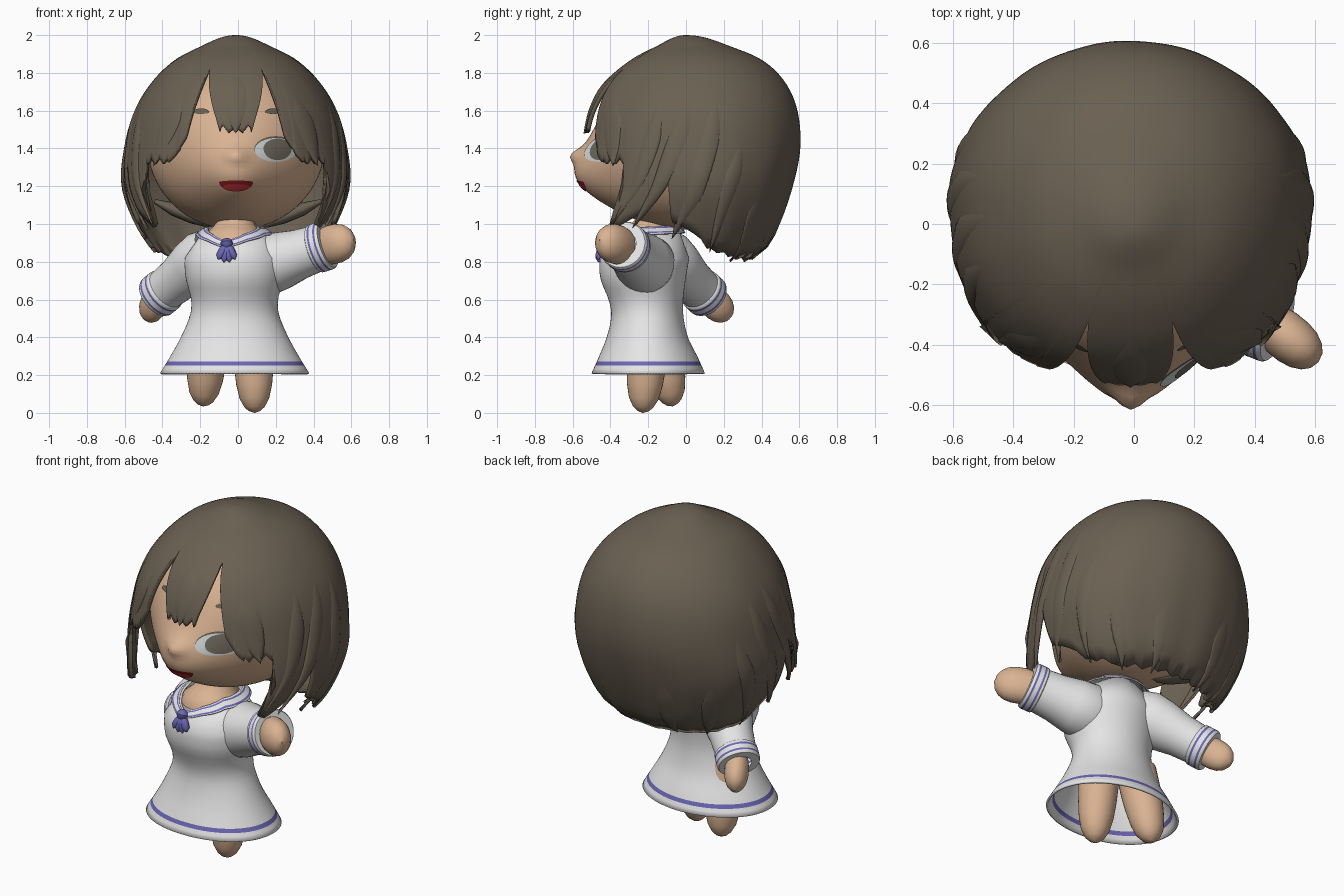
import bpy, bmesh, math
from mathutils import Vector

cube = bpy.data.objects.get("Cube")
if cube:
    bpy.data.objects.remove(cube)


def material(name, r, g, b):
    m = bpy.data.materials.new(name)
    m.use_nodes = True
    m.diffuse_color = (r, g, b, 1)
    bsdf = m.node_tree.nodes["Principled BSDF"]
    bsdf.inputs["Base Color"].default_value = (r, g, b, 1)
    bsdf.inputs["Roughness"].default_value = 0.8
    return m


HAIR = material("brown_hair", 0.145, 0.118, 0.085)
SKIN = material("warm_skin", 0.70, 0.45, 0.29)
WHITE = material("white_cloth", 0.78, 0.78, 0.79)
PURPLE = material("purple_trim", 0.15, 0.135, 0.46)
RED = material("mouth_red", 0.62, 0.04, 0.045)
DARK_RED = material("mouth_dark", 0.28, 0.012, 0.018)
EYE_WHITE = material("eye_white", 0.66, 0.71, 0.71)
IRIS = material("iris_grey", 0.17, 0.15, 0.115)


def finish(name, bm, mats, angle=50):
    bmesh.ops.remove_doubles(bm, verts=bm.verts, dist=1e-5)
    bmesh.ops.recalc_face_normals(bm, faces=bm.faces)
    me = bpy.data.meshes.new(name)
    bm.to_mesh(me)
    bm.free()
    for m in mats:
        me.materials.append(m)
    ob = bpy.data.objects.new(name, me)
    bpy.context.collection.objects.link(ob)
    bpy.ops.object.select_all(action='DESELECT')
    ob.select_set(True)
    bpy.context.view_layer.objects.active = ob
    bpy.ops.object.shade_smooth_by_angle(angle=math.radians(angle))
    return ob


def grid(name, rows, mats, stripes=(), closed=True, thick=0):
    """Skin a list of point rows; the listed rows take the second material."""
    bm = bmesh.new()
    vs = [[bm.verts.new(p) for p in row] for row in rows]
    n = len(rows[0])
    for i in range(len(rows) - 1):
        for j in range(n if closed else n - 1):
            k = (j + 1) % n
            f = bm.faces.new((vs[i][j], vs[i][k], vs[i + 1][k], vs[i + 1][j]))
            f.material_index = 1 if i in stripes else 0
    ob = finish(name, bm, mats)
    if thick:
        mod = ob.modifiers.new("thickness", 'SOLIDIFY')
        mod.thickness = thick
        mod.offset = -1


def rod(name, a, b, profile, mats, stripes=(), squash=1.0, n=32):
    """Round part from a to b; the profile holds (fraction along, radius)."""
    a, b = Vector(a), Vector(b)
    q = (b - a).to_track_quat('Z', 'Y')
    ring = [i * math.tau / n for i in range(n)]
    rows = [[a.lerp(b, t) + q @ Vector((r * math.cos(u), r * squash * math.sin(u), 0)) for u in ring]
            for t, r in profile]
    grid(name, rows, mats, stripes)


def linear(keys, v):
    for (a, x), (b, y) in zip(keys, keys[1:]):
        if v <= b:
            return x + (y - x) * max(0, v - a) / (b - a)
    return keys[-1][1]


def smooth(keys, v):
    """Smooth curve through (key, vector) pairs."""
    v = min(max(v, keys[0][0]), keys[-1][0])
    i = next(i for i in range(len(keys) - 1) if v <= keys[i + 1][0])

    def slope(k):
        a, b = keys[max(k - 1, 0)], keys[min(k + 1, len(keys) - 1)]
        return (b[1] - a[1]) / (b[0] - a[0])
    h = keys[i + 1][0] - keys[i][0]
    t = (v - keys[i][0]) / h
    return (keys[i][1] * (2 * t**3 - 3 * t**2 + 1) + slope(i) * h * (t**3 - 2 * t**2 + t)
            + keys[i + 1][1] * (3 * t**2 - 2 * t**3) + slope(i + 1) * h * (t**3 - t**2))


def oval(r, deg, z, cx, cy, power, out=0.0):
    """Point on an oval ring; angle 0 is the front, positive to +x."""
    s, c = math.sin(math.radians(deg)), math.cos(math.radians(deg))
    p = power if c > 0 else 1.0
    x = math.copysign(abs(s)**p, s) * (r.x + out)
    y = -abs(c)**p * (cy - r.y + out) if c > 0 else abs(c) * (r.z - cy + out)
    return Vector((cx + x, cy + y, z))


# Hair: height, half width, front y, back y
HAIR_KEYS = [(math.sqrt(2 - z), Vector(v)) for z, *v in (
    (2.0, 0, 0, 0), (1.95, .165, -.14, .21), (1.87, .32, -.29, .4), (1.75, .445, -.43, .525),
    (1.6, .535, -.51, .59), (1.4, .585, -.55, .605), (1.2, .597, -.59, .565),
    (1.0, .53, -.7, .495), (.86, .44, -.7, .415), (.75, .31, -.6, .25))]


def hair_point(deg, z, out=0.0):
    s = math.sqrt(max(0, 2 - z))
    return oval(smooth(HAIR_KEYS, s), deg, z, -.012, .08 * min(1, s / .5), .93, out)


# Hem of the hair by angle: fringe, gaps, side locks, back
HEM = [(0, 1.48), (7.5, 1.49), (9.7, 1.56), (20.2, 1.83), (22.2, 1.68), (25.8, 1.46), (32.4, 1.36),
       (37, 1.32), (52, 1.32), (53.2, 1.0), (57, .98), (66, 1.05), (71, 1.3), (75, 1.28),
       (80, 1.0), (88, .94), (95, .86), (130, .81), (180, .81)]


def hem(deg):
    a = abs(deg)
    tooth = abs((a / 3) % 2 - 1) if a < 60 else abs((a / 7) % 2 - 1)
    size = .035 if a < 7 or 36 < a < 52 else (.015 if a > 80 else 0)
    return linear(HEM, a) + size * tooth


angles = [i * .75 - 180 for i in range(480)]
rows = []
for i in range(37):
    t = i / 36
    rows.append([hair_point(d, 2 - (2 - hem(d)) * t * t,
                            .004 * math.sin(math.radians(d * 14)) * t**4 if abs(d) > 30 else 0)
                 for d in angles])
grid("hair_cap", rows, [HAIR], thick=.022)


def lock(name, d0, z0, d1, z1, width, lift=.012):
    """Pointed lock lying on the hair surface."""
    rows = []
    for i in range(17):
        t = i / 16
        w = width * min(1, .15 + 2.2 * t) * (1 - t**3)
        d, z = d0 + (d1 - d0) * t**1.4, z0 + (z1 - z0) * t
        rows.append([hair_point(d + k / 3 * w, z, lift * min(1, 3 * t) * (1 - (k / 3)**2) - .004)
                     for k in range(-3, 4)])
    grid(name, rows, [HAIR], closed=False, thick=.012)


for side, word in ((1, "left"), (-1, "right")):
    # swept locks: start angle, start height, end angle, end height, half width
    for n, (a, z0, b, z1, w) in enumerate((
            (70, 1.72, 55, 1.0, 6), (86, 1.78, 64, .97, 6), (100, 1.75, 80, .92, 7),
            (114, 1.5, 98, .85, 7))):
        lock(f"{word}_side_lock_{n + 1}", side * a, z0, side * b, z1, w)
    for n, a in enumerate((132, 160)):
        lock(f"{word}_back_lock_{n + 1}", side * a, 1.2, side * (a - 4), .8, 8, .008)
    lock(f"{word}_fringe_lock", side * 36, 1.72, side * 45, 1.31, 10, .01)
    # inner lock curling in behind the jaw
    rod(f"{word}_inner_lock", (side * .44, .06, 1.12), (side * .1, .03, .98),
        [(0, .02), (.3, .06), (.6, .06), (.85, .035), (1, .002)], [HAIR], squash=.6, n=16)
lock("middle_fringe_lock", 0, 1.84, 0, 1.48, 8, .01)


# Head with a projecting muzzle and a small nose
HEAD = Vector((-.01, 0, 1.42))
HEAD_R = Vector((.47, .47, .45))


def muzzle(x, z):
    return (.15 * math.exp(-(x / .22)**2 - ((z - 1.24) / .2)**2)
            + .045 * math.exp(-(x / .055)**2 - ((z - 1.365) / .04)**2))


bm = bmesh.new()
bmesh.ops.create_uvsphere(bm, u_segments=96, v_segments=64, radius=1)
for v in bm.verts:
    p = Vector(a * b for a, b in zip(v.co, HEAD_R))
    if p.y < 0:
        p.y -= muzzle(p.x, p.z + HEAD.z) * min(1, -p.y / .2)
    v.co = p + HEAD
finish("head", bm, [SKIN])


def face_patch(name, outline, mat, out=.005):
    """Thin plate following the face, given its outline in x and z."""
    cx = sum(p[0] for p in outline) / len(outline)
    cz = sum(p[1] for p in outline) / len(outline)
    rows = []
    for s in (0, .25, .5, .75, 1):
        row = []
        for px, pz in outline:
            x, z = cx + (px - cx) * s, cz + (pz - cz) * s
            u, w = (x - HEAD.x) / HEAD_R.x, (z - HEAD.z) / HEAD_R.z
            y = -HEAD_R.y * math.sqrt(1 - u * u - w * w) - muzzle(x - HEAD.x, z)
            row.append((x, y - out, z))
        rows.append(row)
    grid(name, rows, [mat])


def ellipse(cx, cz, rx, top, bottom):
    """Egg outline with separate heights above and below its centre."""
    turn = [math.tau * i / 36 for i in range(36)]
    return [(cx + rx * math.cos(u), cz + (top if u < math.pi else bottom) * math.sin(u)) for u in turn]


face_patch("left_lash", ellipse(.2, 1.395, .114, .07, .055), HAIR, .003)
face_patch("left_eye_white", ellipse(.2, 1.392, .111, .063, .063), EYE_WHITE)
face_patch("left_iris", ellipse(.21, 1.4, .075, .052, .062), IRIS, .008)
for x, word in ((.185, "left"), (-.195, "right")):
    face_patch(f"{word}_brow", ellipse(x, 1.592, .042, .02, .009), HAIR, .009)
face_patch("mouth", ellipse(-.01, 1.222, .09, .008, .05), DARK_RED)
face_patch("tongue", ellipse(-.01, 1.2, .072, .01, .026), RED, .008)

# Dress: height, half width, front y, back y
DRESS_KEYS = [(z, Vector(v)) for z, *v in (
    (.21, .395, -.5, .1), (.3, .34, -.46, .06), (.4, .285, -.42, .01), (.52, .235, -.395, -.015),
    (.6, .23, -.41, -.015), (.72, .26, -.455, 0), (.85, .262, -.45, .02),
    (.92, .235, -.415, .01), (.97, .17, -.36, -.02), (1.02, .1, -.3, -.08))]


def dress_point(deg, z, out=0.0):
    r = smooth(DRESS_KEYS, z)
    return oval(r, deg, z, -.018, (r.y + r.z) / 2, .95, out)


def neckline(deg):
    return linear([(0, .91), (25, .95), (60, .982), (180, .995)], abs(deg + 10))


heights = [.21, .235, .252, .273, .3] + [.34 + .04 * i for i in range(13)]
turns = [i * 3 - 180 for i in range(120)]
rows = [[dress_point(d, z) for d in turns] for z in heights]
grid("dress", rows + [[dress_point(d, neckline(d)) for d in turns]],
     [WHITE, PURPLE], stripes=(2,), thick=.012)
collar = [[dress_point(d, neckline(d) - drop, .006) for d in turns]
          for drop in (.038, .034, .027, .01, .004, 0)]
grid("collar", collar, [WHITE, PURPLE], stripes=(1, 3), thick=.008)
rod("neck", (-.02, -.2, .86), (0, -.14, 1.12), [(0, .18), (.2, .18), (.35, .14), (.55, .1), (1, .1)], [SKIN])

# Neck tie
rod("tie_knot", (-.06, -.43, .925), (-.06, -.455, .87),
    [(0, .005), (.2, .025), (.5, .034), (.8, .025), (1, .005)], [PURPLE], n=16)
for i, dx in enumerate((-.045, -.015, .015, .045)):
    rod(f"tie_tail_{i + 1}", (-.06, -.44, .9), (-.06 + dx, -.465, .79 + abs(dx) * .5),
        [(0, .01), (.4, .022), (.8, .021), (1, .002)], [PURPLE], n=12)

# Arms: shoulder, cuff and fingertip points, sleeve flare and hand size
SLEEVE = [(.6, .132), (.82, .124), (.83, .131), (.86, .132), (.885, .132),
          (.94, .132), (.965, .132), (.98, .131), (1, .125), (1, .075)]
HAND = [(0, .07), (.25, .08), (.5, .08), (.7, .072), (.85, .056), (.95, .034), (1, .002)]
for word, shoulder, cuff, tip, flare, size in (
        ("left", (.1, -.19, .765), (.475, -.335, .89), (.61, -.457, .915), .16, 1.0),
        ("right", (-.13, -.14, .86), (-.437, .12, .61), (-.49, .235, .505), .15, .82)):
    root = [(0, flare * .85), (.15, flare), (.35, flare * .95)]
    rod(f"{word}_sleeve", shoulder, cuff, root + [(t, r * (size * .5 + .5)) for t, r in SLEEVE],
        [WHITE, PURPLE], stripes=(6, 8))
    wrist = Vector(cuff).lerp(Vector(shoulder), .08)
    rod(f"{word}_hand", wrist, tip, [(t, r * size) for t, r in HAND], [SKIN], squash=1.3)

# Legs
LEG = [(0, .11), (.3, .11), (.5, .105), (.7, .095), (.85, .078), (.94, .053), (.98, .03), (1, .002)]
rod("left_leg", (.08, -.19, .5), (.088, -.23, 0), LEG, [SKIN])
rod("right_leg", (-.15, -.16, .5), (-.185, -.07, .035), LEG, [SKIN])
